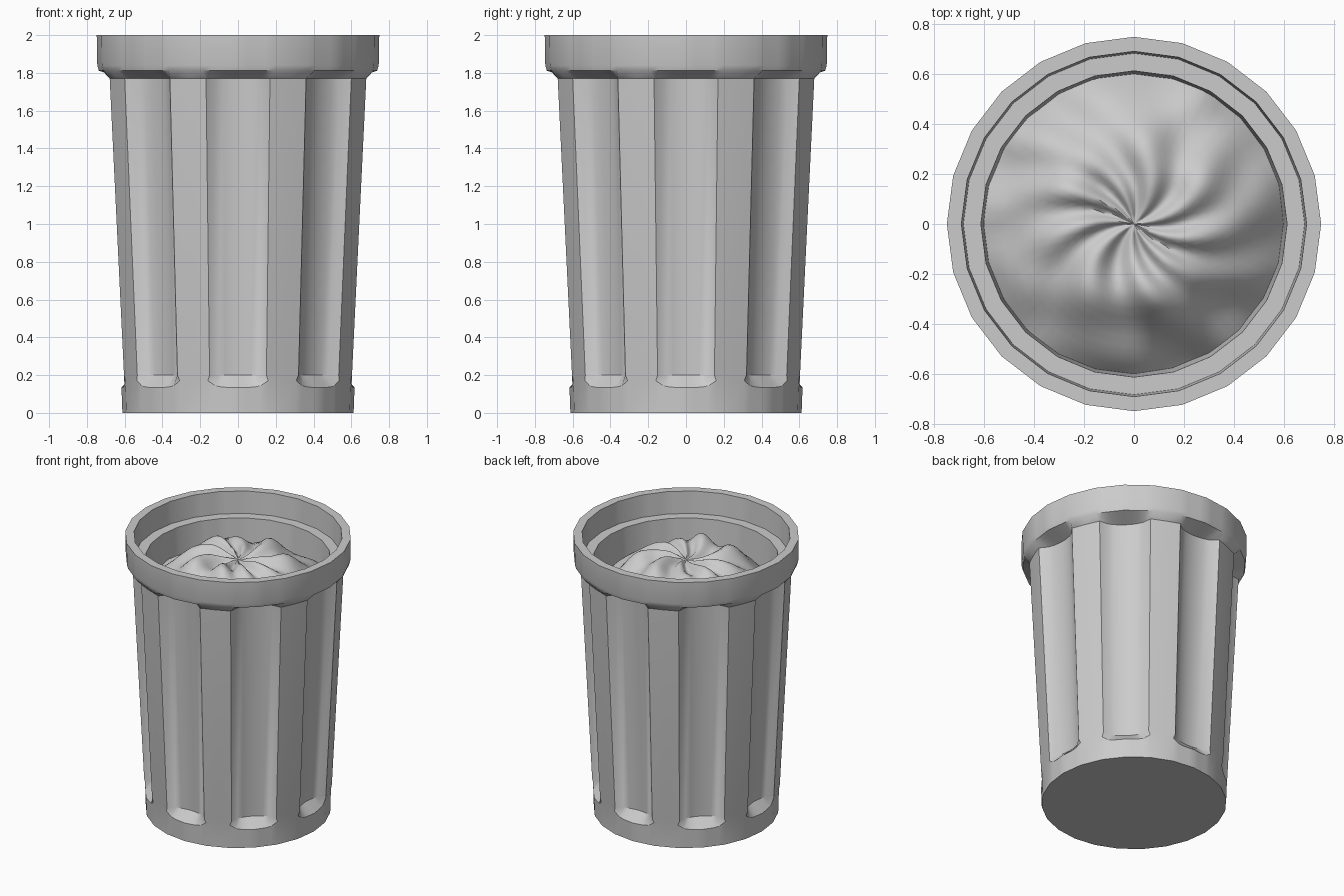
import bpy, bmesh
from math import sin, cos, radians, exp, pi, atan2, hypot
from mathutils import Vector, noise

if "Cube" in bpy.data.objects:
    bpy.data.objects.remove(bpy.data.objects["Cube"])


def finish(name, bm, angle):
    bmesh.ops.recalc_face_normals(bm, faces=bm.faces)
    me = bpy.data.meshes.new(name)
    bm.to_mesh(me)
    bm.free()
    ob = bpy.data.objects.new(name, me)
    bpy.context.collection.objects.link(ob)
    bpy.ops.object.select_all(action='DESELECT')
    ob.select_set(True)
    bpy.context.view_layer.objects.active = ob
    bpy.ops.object.shade_smooth_by_angle(angle=radians(angle))
    return ob


def bridge(bm, a, b):
    n = len(a)
    for i in range(n):
        bm.faces.new((a[i], a[(i + 1) % n], b[(i + 1) % n], b[i]))


# parameter across one 45 degree sector: flute from -1 to 1, then the rib middle
STEPS = [-1, -0.75, -0.5, -0.25, 0, 0.25, 0.5, 0.75, 1, None]


def plain_row(bm, r, z, corner_lift=0.0):
    """24-sided ring, with extra points so it matches the fluted rows."""
    row = []
    for k in range(8):
        for t in STEPS:
            a = 22.5 if t is None else 15 * t
            rr = r * cos(radians(7.5)) / cos(radians(a % 15 - 7.5))
            lift = corner_lift * (abs(t) ** 5 if t is not None else 1)
            th = radians(45 * k + a)
            row.append(bm.verts.new((rr * cos(th), rr * sin(th), z + lift)))
    return row


def flute_row(bm, r, z, depth, corner_lift=0.0):
    """Ring with eight concave flutes cut into it."""
    row = []
    for k in range(8):
        for t in STEPS:
            a = 22.5 if t is None else 14 * t
            rr = r - (depth * (1 - t * t) ** 0.6 if t is not None else 0.004)
            lift = corner_lift * (abs(t) ** 5 if t is not None else 1)
            th = radians(45 * k + a)
            row.append(bm.verts.new((rr * cos(th), rr * sin(th), z + lift)))
    return row


# fluted can with stepped rim and inner wall
bm = bmesh.new()
rows = [
    plain_row(bm, 0.612, 0.0),
    plain_row(bm, 0.617, 0.135, 0.035),
    flute_row(bm, 0.622, 0.20, 0.075),
    flute_row(bm, 0.70, 1.77, 0.085),
    plain_row(bm, 0.737, 1.812),
    plain_row(bm, 0.745, 1.84),
    plain_row(bm, 0.748, 2.0),
    plain_row(bm, 0.69, 2.0),
    plain_row(bm, 0.682, 1.84),
    plain_row(bm, 0.612, 1.84),
    plain_row(bm, 0.592, 1.45),
]
for a, b in zip(rows, rows[1:]):
    bridge(bm, a, b)
bm.faces.new(rows[0])
bm.faces.new(rows[-1])
finish("trash_can", bm, 30)


# crumpled bag heap with swirling folds gathered at the middle
def bag_height(x, y):
    r, th = hypot(x, y), atan2(y, x)
    z = 1.82 + 0.05 * exp(-((r - 0.27) / 0.13) ** 2) - 0.2 * (r / 0.6) ** 3
    fold = sin(9 * (th - 1.5 * r) + 1.2 * sin(2 * th + 1))
    z += 0.032 * fold * min(1, r / 0.18) * (1 - 0.5 * r / 0.6)
    z += 0.05 * noise.noise(Vector((x * 5, y * 5, 3.0))) * min(1, r / 0.2)
    # the front right side sags
    z -= 0.10 * max(0, cos(th + pi / 4)) ** 2 * (r / 0.6) ** 2
    return z


bm = bmesh.new()
N, M = 72, 16
centre = bm.verts.new((0, 0, bag_height(0, 0)))
prev = None
for j in range(1, M + 1):
    r = 0.6 * j / M
    ring = []
    for i in range(N):
        x, y = r * cos(2 * pi * i / N), r * sin(2 * pi * i / N)
        ring.append(bm.verts.new((x, y, bag_height(x, y))))
    if prev:
        bridge(bm, prev, ring)
    else:
        for i in range(N):
            bm.faces.new((centre, ring[i], ring[(i + 1) % N]))
    prev = ring
bag = finish("crumpled_bag", bm, 60)
